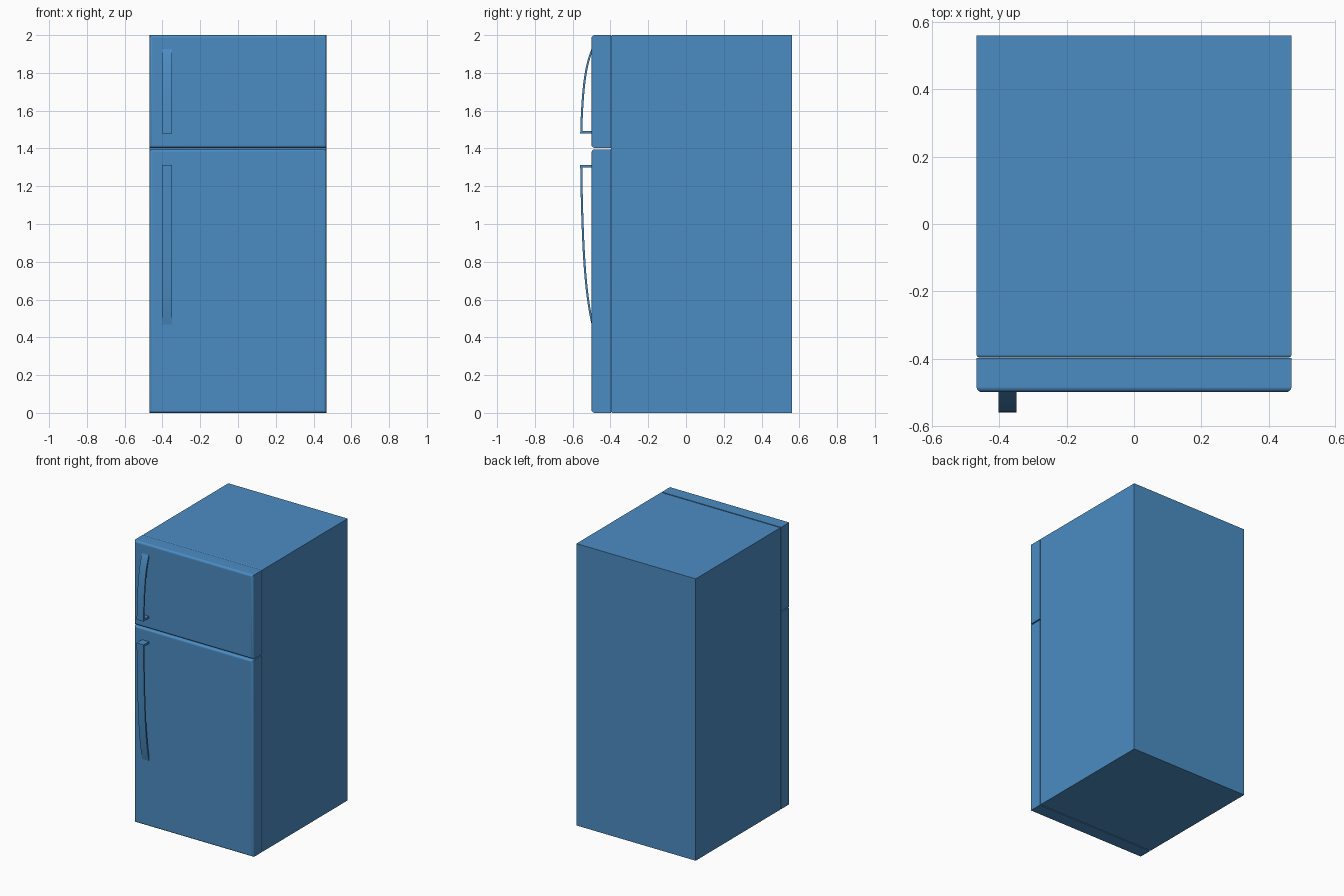
import bpy, bmesh

if "Cube" in bpy.data.objects:
    bpy.data.objects.remove(bpy.data.objects["Cube"])

W = 0.468            # half width
FRONT, BACK = -0.5, 0.56

# Blue painted finish
paint = bpy.data.materials.new("blue_paint")
paint.diffuse_color = (0.071, 0.264, 0.548, 1)
paint.use_nodes = True
paint.node_tree.nodes["Principled BSDF"].inputs["Base Color"].default_value = paint.diffuse_color


def finish(name, bm, smooth=False):
    bmesh.ops.recalc_face_normals(bm, faces=bm.faces)
    mesh = bpy.data.meshes.new(name)
    bm.to_mesh(mesh)
    bm.free()
    mesh.materials.append(paint)
    ob = bpy.data.objects.new(name, mesh)
    bpy.context.collection.objects.link(ob)
    if smooth:
        bpy.ops.object.select_all(action='DESELECT')
        ob.select_set(True)
        bpy.context.view_layer.objects.active = ob
        bpy.ops.object.shade_smooth_by_angle()
        ob.modifiers.new("flat_panels", 'WEIGHTED_NORMAL').keep_sharp = True
    return ob


def box(name, hx, y0, y1, z0, z1, round_front=0.0):
    bm = bmesh.new()
    bmesh.ops.create_cube(bm, size=1)
    for v in bm.verts:
        v.co.x *= 2 * hx
        v.co.y = y0 if v.co.y < 0 else y1
        v.co.z = z0 if v.co.z < 0 else z1
    if round_front:
        edges = [e for e in bm.edges if all(abs(v.co.y - y0) < 1e-5 for v in e.verts)]
        bmesh.ops.bevel(bm, geom=edges, offset=round_front, segments=4,
                        profile=0.5, affect='EDGES')
    return finish(name, bm, round_front > 0)


def handle(name, z_tip, z_foot, x0=-0.403, x1=-0.35, depth=0.06, thick=0.011, n=20):
    length = z_foot - z_tip
    bow = lambda t: depth * (1 - 0.5 * (1 - t) ** 5 - 0.5 * (1 - t) ** 1.5)
    t_in = next(i / 500 for i in range(500) if bow(i / 500) >= thick)  # inner curve meets door
    t_out = 1 - 0.015 / abs(length)                                    # inner curve meets foot
    outer = [(FRONT - bow(i / n), z_tip + length * i / n) for i in range(n + 1)]
    inner = []
    for i in range(n + 1):
        t = t_in + (t_out - t_in) * i / n
        inner.append((FRONT - bow(t) + thick, z_tip + length * t))
    foot = [(FRONT, z_foot), (FRONT, inner[-1][1])]
    bm = bmesh.new()
    face = bm.faces.new([bm.verts.new((x0, y, z)) for y, z in outer + foot + inner[::-1]])
    ext = bmesh.ops.extrude_face_region(bm, geom=[face])
    new = [g for g in ext['geom'] if isinstance(g, bmesh.types.BMVert)]
    bmesh.ops.translate(bm, verts=new, vec=(x1 - x0, 0, 0))
    return finish(name, bm, True)


# Cabinet with softened front rim
box("cabinet", W, -0.397, BACK, 0, 2, 0.009)

# Doors and bowed handles
for label, z0, z1, tip, foot in (("freezer", 1.403, 2.0, 1.927, 1.478),
                                 ("fridge", 0.0, 1.395, 0.467, 1.313)):
    box(label + "_door", W, FRONT, -0.398, z0, z1, 0.016)
    handle(label + "_handle", tip, foot)
